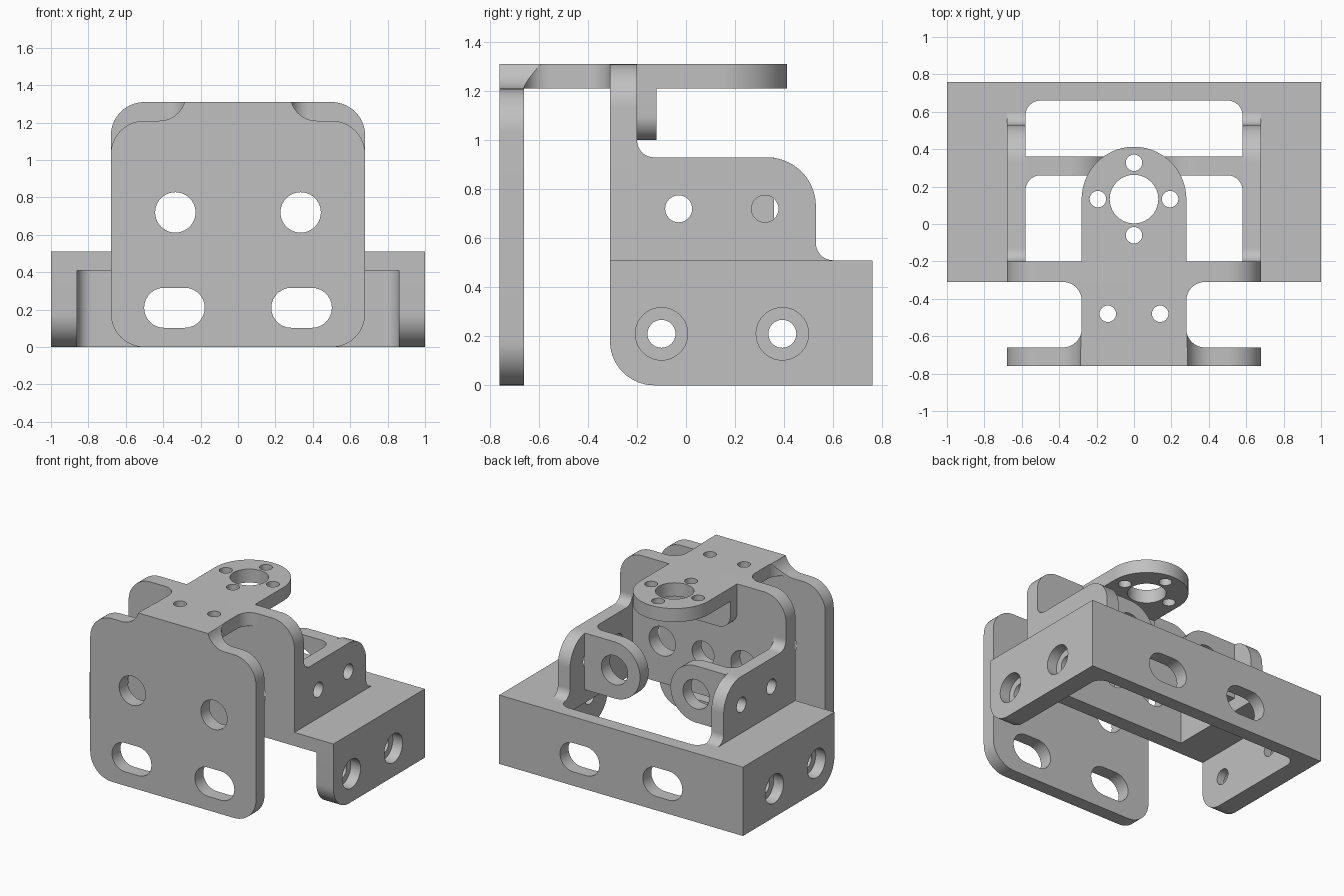
import bpy, bmesh, math
from mathutils import Vector

if "Cube" in bpy.data.objects:
    bpy.data.objects.remove(bpy.data.objects["Cube"])

grey = bpy.data.materials.new("bracket grey")
grey.diffuse_color = (0.53, 0.53, 0.53, 1)
grey.use_nodes = True
grey.node_tree.nodes["Principled BSDF"].inputs["Base Color"].default_value = grey.diffuse_color


def arc(cx, cy, r, a0, a1, n=14):
    """Points on an arc, angles in degrees."""
    return [(cx + r * math.cos(math.radians(a0 + (a1 - a0) * i / n)),
             cy + r * math.sin(math.radians(a0 + (a1 - a0) * i / n))) for i in range(n + 1)]


def circle(cx, cy, r):
    return arc(cx, cy, r, 0, 360, 40)[:-1]


def slot(cx, cy, half, r):
    return arc(cx + half, cy, r, -90, 90) + arc(cx - half, cy, r, 90, 270)


def rounded(corners):
    """Outline from (x, y) or (x, y, radius) corners."""
    out = []
    for i, c in enumerate(corners):
        p = Vector(c[:2])
        if len(c) == 2:
            out.append(tuple(p))
            continue
        u = (Vector(corners[i - 1][:2]) - p).normalized()
        v = (Vector(corners[(i + 1) % len(corners)][:2]) - p).normalized()
        half = u.angle(v) / 2
        centre = p + (u + v).normalized() * c[2] / math.sin(half)
        t = c[2] / math.tan(half)
        s, e = p + u * t - centre, p + v * t - centre
        a0, a1 = math.atan2(s.y, s.x), math.atan2(e.y, e.x)
        d = (a1 - a0 + math.pi) % (2 * math.pi) - math.pi
        out += arc(centre.x, centre.y, c[2], math.degrees(a0), math.degrees(a0 + d))
    return [p for i, p in enumerate(out) if (Vector(p) - Vector(out[i - 1])).length > 1e-4]


def finish(name, bm, mirror):
    bmesh.ops.remove_doubles(bm, verts=bm.verts, dist=1e-5)
    bmesh.ops.recalc_face_normals(bm, faces=bm.faces)
    mesh = bpy.data.meshes.new(name)
    bm.to_mesh(mesh)
    bm.free()
    mesh.materials.clear()
    mesh.materials.append(grey)
    mesh.shade_smooth()
    mesh.set_sharp_from_angle(angle=math.radians(30))
    ob = bpy.data.objects.new(name, mesh)
    bpy.context.collection.objects.link(ob)
    if mirror:
        mod = ob.modifiers.new("mirror", 'MIRROR')
        mod.use_mirror_merge = False
    return ob


def prism(name, axis, d0, d1, outline, holes=(), mirror=False):
    """Extrude a flat outline with holes from d0 to d1 along an axis."""
    cu = bpy.data.curves.new(name + "_profile", 'CURVE')
    cu.dimensions, cu.fill_mode, cu.extrude = '2D', 'BOTH', (d1 - d0) / 2
    for loop in [outline, *holes]:
        sp = cu.splines.new('POLY')
        sp.points.add(len(loop) - 1)
        for pt, (a, b) in zip(sp.points, loop):
            pt.co = (a, b, 0, 1)
        sp.use_cyclic_u = True
    tmp = bpy.data.objects.new(name + "_profile", cu)
    bpy.context.collection.objects.link(tmp)
    bpy.context.view_layer.update()
    mesh = bpy.data.meshes.new_from_object(tmp.evaluated_get(bpy.context.evaluated_depsgraph_get()))
    bm = bmesh.new()
    bm.from_mesh(mesh)
    bpy.data.objects.remove(tmp)
    bpy.data.curves.remove(cu)
    bpy.data.meshes.remove(mesh)
    mid = (d0 + d1) / 2
    for v in bm.verts:
        a, b, d = v.co.x, v.co.y, v.co.z + mid
        v.co = {'x': (d, a, b), 'y': (a, d, b), 'z': (a, b, d)}[axis]
    return finish(name, bm, mirror)


slots = [slot(s * 0.34, 0.21, 0.055, 0.107) for s in (-1, 1)]
big_holes = [circle(s * 0.335, 0.72, 0.108) for s in (-1, 1)]

# Front plate with stepped shoulders, round holes and slots
a_clip = 180 + math.degrees(math.asin(0.04 / 0.14))
right_half = rounded([(0, 0), (0.68, 0, 0.18), (0.68, 1.21, 0.18), (0.45, 1.21)])[1:]
right_half += arc(0.42, 1.35, 0.14, 270, a_clip)
left_half = [(-x, z) for x, z in reversed(right_half)]
left_half[0] = (left_half[0][0], 1.31)
right_half[-1] = (right_half[-1][0], 1.31)
prism("front_plate", 'y', -0.76, -0.66, right_half + left_half, slots + big_holes)

# Top arm: front section flaring into the upright, rear section with round mounting head
small = 0.044
prism("top_arm_front", 'z', 1.21, 1.31,
      rounded([(0.28, -0.66), (0.28, -0.31, 0.1), (0.381, -0.31),
               (-0.381, -0.31), (-0.28, -0.31, 0.1), (-0.28, -0.66)]),
      [circle(s * 0.14, -0.48, small) for s in (-1, 1)])
prism("top_arm_head", 'z', 1.21, 1.31,
      [(-0.28, -0.20), (0.28, -0.20)] + arc(0, 0.133, 0.28, 0, 180, 36),
      [circle(0, 0.133, 0.13), circle(0, 0.327, small), circle(0, -0.06, small),
       circle(0.193, 0.133, small), circle(-0.193, 0.133, small)])

# Curved gusset between the front plate and the top arm
bm = bmesh.new()
rings = []
for i in range(17):
    x = 0.28 + 0.1 * (1 - math.cos(math.pi / 2 * i / 16))
    y = -0.56 - math.sqrt(max(0, 0.01 - (x - 0.38) ** 2))
    z = min(1.31, 1.35 - math.sqrt(max(0, 0.0196 - (x - 0.42) ** 2)))
    rings.append([bm.verts.new(c) for c in
                  ((x, -0.66, 1.21), (x, y, 1.21), (x, y, z), (x, -0.66, z))])
for r0, r1 in zip(rings, rings[1:]):
    for k in range(4):
        bm.faces.new((r0[k], r0[(k + 1) % 4], r1[(k + 1) % 4], r1[k]))
bm.faces.new(rings[0])
finish("front_gusset", bm, True)

# Upright plate standing on the deck, and the stiffener under the arm
prism("upright_plate", 'y', -0.31, -0.20,
      rounded([(-0.68, 0.51), (0.68, 0.51), (0.68, 1.31, 0.18), (-0.68, 1.31, 0.18)]),
      big_holes + [circle(0, 0.72, 0.09)])
prism("arm_stiffener", 'y', -0.20, -0.12,
      rounded([(-0.28, 1.21), (-0.28, 1.0, 0.1), (0.28, 1.0, 0.1), (0.28, 1.21)]))

# Side cheeks with inward lugs
prism("side_cheek", 'x', 0.58, 0.68,
      rounded([(-0.20, 0.51), (0.601, 0.51), (0.53, 0.51, 0.07), (0.53, 0.93, 0.2),
               (-0.20, 0.93, 0.07), (-0.20, 1.001)]),
      [circle(-0.03, 0.72, 0.055), circle(0.322, 0.72, 0.055)], mirror=True)
prism("cheek_lug", 'y', 0.26, 0.36,
      [(0.58, 0.51), (0.58, 0.93)] + arc(0.335, 0.72, 0.21, 90, 270, 28),
      [big_holes[1]], mirror=True)
prism("lug_fillet", 'z', 0.51, 0.93, [(0.58, 0.26)] + arc(0.50, 0.18, 0.08, 90, 0), mirror=True)

# Base deck with open centre
prism("base_deck", 'z', 0.41, 0.51,
      rounded([(-0.86, -0.31), (0.86, -0.31), (0.86, 0.66), (0.499, 0.66), (0.58, 0.66, 0.08),
               (0.58, -0.20), (-0.58, -0.20), (-0.58, 0.66, 0.08), (-0.499, 0.66), (-0.86, 0.66)]))

# Base walls: slotted back, counterbored sides
prism("back_wall", 'y', 0.66, 0.76,
      [(-0.86, 0), (0.86, 0), (0.86, 0.51), (-0.86, 0.51)], slots)
wall = rounded([(-0.31, 0, 0.18), (0.76, 0), (0.76, 0.51), (-0.31, 0.51)])
for name, d0, d1, r in (("side_wall_inner", 0.86, 0.92, 0.057), ("side_wall_outer", 0.92, 1.0, 0.107)):
    prism(name, 'x', d0, d1, wall, [circle(y, 0.21, r) for y in (-0.10, 0.393)], mirror=True)
prism("wall_fillet", 'z', 0, 0.41, [(0.86, 0.66)] + arc(0.78, 0.58, 0.08, 90, 0), mirror=True)
